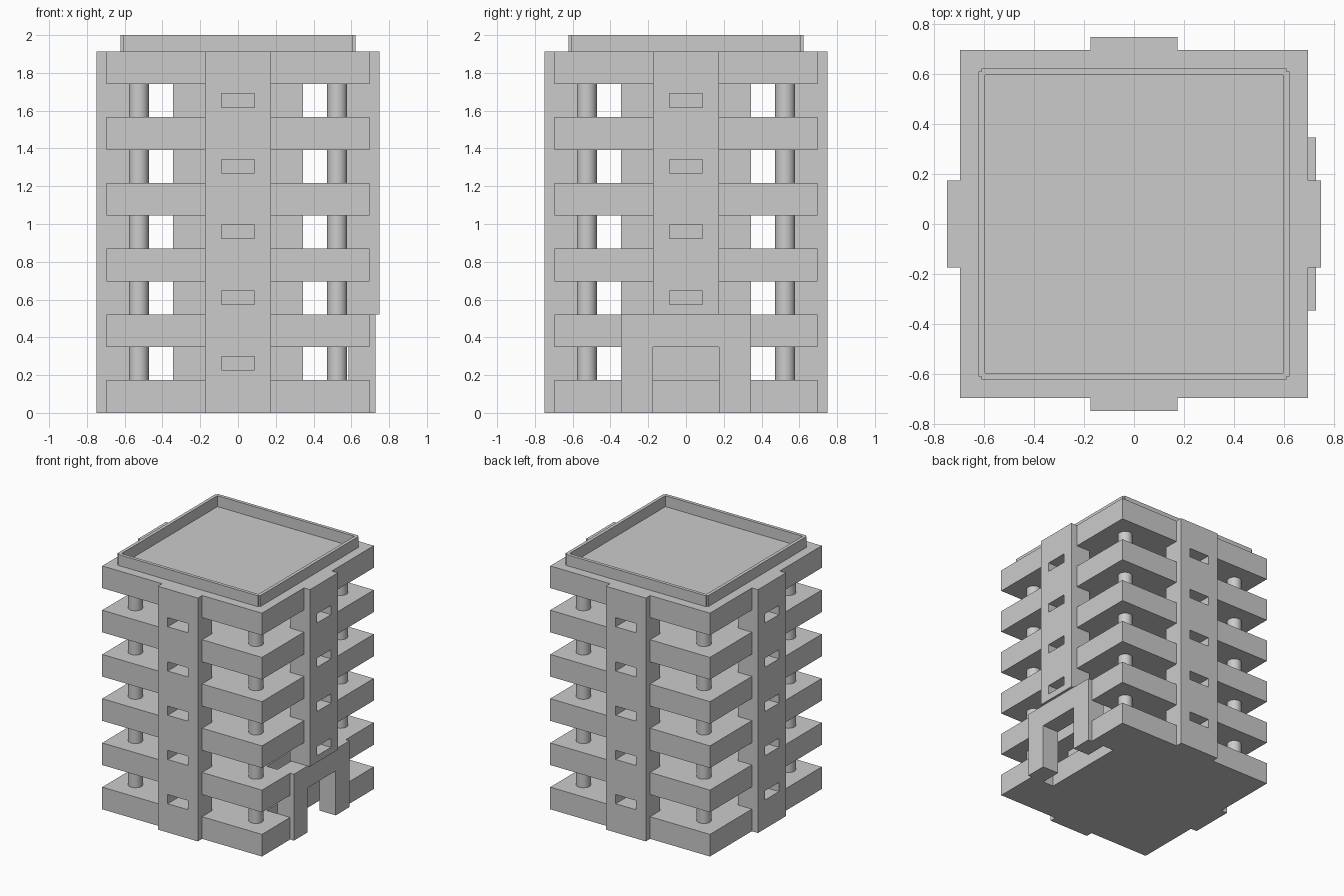
import bpy, bmesh, math
from mathutils import Vector, Matrix

if "Cube" in bpy.data.objects:
    bpy.data.objects.remove(bpy.data.objects["Cube"])

STEP, THICK, HALF = 0.348, 0.174, 0.695
TOP = 5 * STEP + THICK


def finish(name, bm):
    bmesh.ops.recalc_face_normals(bm, faces=bm.faces)
    me = bpy.data.meshes.new(name)
    bm.to_mesh(me)
    bm.free()
    ob = bpy.data.objects.new(name, me)
    bpy.context.collection.objects.link(ob)
    return ob


def prism(name, outline, offset):
    """Extrude a flat outline of 3D points along an offset vector."""
    bm = bmesh.new()
    face = bm.faces.new([bm.verts.new(p) for p in outline])
    geom = bmesh.ops.extrude_face_region(bm, geom=[face])["geom"]
    verts = [g for g in geom if isinstance(g, bmesh.types.BMVert)]
    bmesh.ops.translate(bm, verts=verts, vec=Vector(offset))
    return finish(name, bm)


def box(name, x0, x1, y0, y1, z0, z1):
    return prism(name, [(x0, y0, z0), (x1, y0, z0), (x1, y1, z0), (x0, y1, z0)],
                 (0, 0, z1 - z0))


# Floor slabs; the lowest two are notched behind the entrance on +x
for i in range(6):
    pts = [(HALF, HALF), (-HALF, HALF), (-HALF, -HALF), (HALF, -HALF)]
    if i < 2:
        pts += [(HALF, -0.345), (0.49, -0.345), (0.49, 0.345), (HALF, 0.345)]
    prism(f"floor_slab_{i}", [(x, y, i * STEP) for x, y in pts], (0, 0, THICK))

# Central core
box("core", -0.345, 0.345, -0.345, 0.345, THICK - 0.02, 5 * STEP + 0.02)

# Facade towers with a window opening on each storey
for k, side in enumerate(("right", "back", "left", "front")):
    first = 1 if side == "right" else 0
    z0 = STEP + THICK if first else 0
    tower = box(f"{side}_tower", 0.573, 0.748, -0.174, 0.174, z0, TOP)
    for i in range(first, 5):
        z = i * STEP + 0.262
        cutter = box("window_cutter", 0.5, 0.8, -0.088, 0.088, z - 0.036, z + 0.036)
        cutter.hide_render = True
        mod = tower.modifiers.new("window", 'BOOLEAN')
        mod.operation, mod.solver, mod.object = 'DIFFERENCE', 'EXACT', cutter
        bpy.context.view_layer.objects.active = tower
        bpy.ops.object.modifier_apply(modifier=mod.name)
        bpy.data.objects.remove(cutter)
    tower.data.transform(Matrix.Rotation(k * math.pi / 2, 4, 'Z'))

# Entrance frame
profile = [(-0.345, 0), (-0.175, 0), (-0.175, 0.35), (0.175, 0.35), (0.175, 0),
           (0.345, 0), (0.345, 0.522), (-0.345, 0.522)]
prism("entrance_frame", [(0.585, y, z) for y, z in profile], (0.143, 0, 0))

# Corner columns
for sx in (-1, 1):
    for sy in (-1, 1):
        bpy.ops.mesh.primitive_cylinder_add(
            vertices=32, radius=0.053, depth=5 * STEP - THICK + 0.04,
            location=(sx * 0.525, sy * 0.525, (5 * STEP + THICK) / 2))
        bpy.context.object.name = f"column_{sx}_{sy}"
        bpy.ops.object.shade_smooth_by_angle()

# Roof parapet: four walls whose ends overlap at the corners
for k, side in enumerate(("right", "back", "left", "front")):
    wall = box(f"{side}_parapet", 0.596, 0.622, -0.61, 0.61, TOP - 0.01, 2.0)
    wall.data.transform(Matrix.Rotation(k * math.pi / 2, 4, 'Z'))
